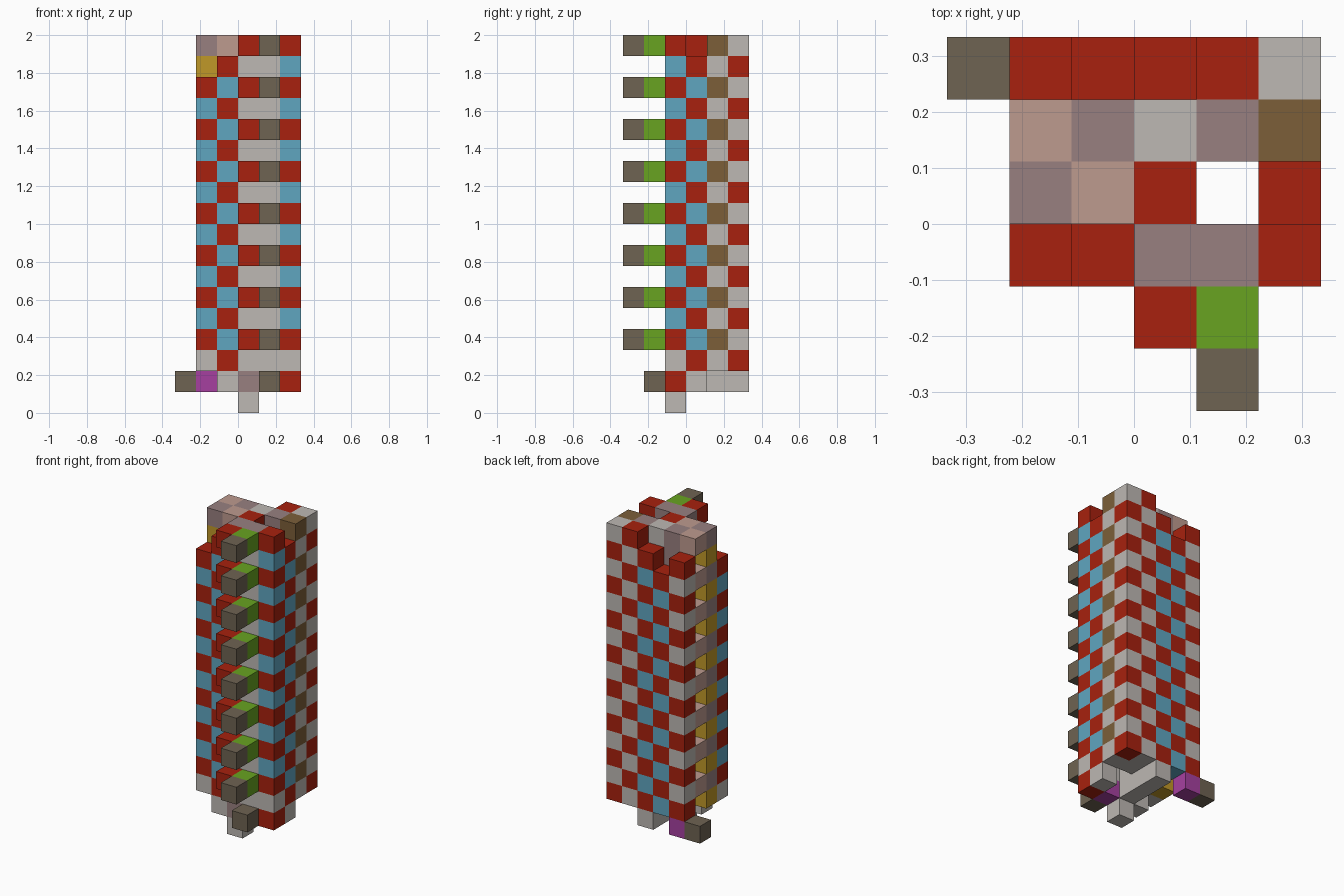
import bpy
import bmesh
from mathutils import Vector

cube = bpy.data.objects.get("Cube")
if cube:
    bpy.data.objects.remove(cube, do_unlink=True)

U = 1 / 9          # edge of one block
COLORS = {         # display values, converted to linear below
    "red": (168, 33, 14), "light_gray": (189, 184, 179), "dark_taupe": (110, 99, 82),
    "blue": (96, 166, 192), "green": (104, 164, 33), "mauve": (152, 128, 128),
    "pink": (190, 155, 143), "brown": (124, 95, 57), "gold": (192, 152, 40),
    "magenta": (166, 64, 160),
}


def linear(c):
    c /= 255
    return c / 12.92 if c < 0.04045 else ((c + 0.055) / 1.055) ** 2.4


materials = {}
for name, rgb in COLORS.items():
    mat = bpy.data.materials.new(name)
    mat.use_nodes = True
    color = [linear(c) for c in rgb] + [1]
    mat.diffuse_color = color
    mat.node_tree.nodes["Principled BSDF"].inputs["Base Color"].default_value = color
    materials[name] = mat

# block cell -> (part name, colour name)
blocks = {}


def column(part, x, y, odd, even, top=17, bottom=2):
    """Stack blocks, alternating colours by level; None leaves a gap."""
    for z in range(bottom, top + 1):
        color = odd if z % 2 else even
        if color:
            blocks[x, y, z] = (part, color)


# Back wall
column("back_wall", 2, 2, "light_gray", "red")
column("back_wall", 1, 2, "red", "light_gray")
column("back_wall", 0, 2, "blue", "red", 16)
column("back_wall", -1, 2, "red", "blue", 15)
column("back_wall", -2, 2, "light_gray", "red", 16)

# Left wall
column("left_wall", 2, 1, "brown", "light_gray")
column("left_wall", 2, 0, "blue", "red", 16)
column("left_wall", 2, -1, "red", "blue")

# Front wall
column("front_wall", 1, -1, "mauve", "light_gray")
column("front_wall", 0, -1, "mauve", "light_gray")
column("front_wall", -1, -1, "blue", "red", 16)
column("front_wall", -2, -1, "red", "blue", 15)
for x in (-2, 2):
    blocks[x, -1, 2] = ("front_wall", "light_gray")

# Right wall
column("right_wall", -2, 1, "pink", None)
column("right_wall", -2, 0, "mauve", "gold")

# Core around the open shaft
column("core", -1, 1, "mauve", "mauve")
column("core", -1, 0, "pink", "pink")
column("core", 0, 1, "light_gray", "light_gray")
column("core", 0, 0, "red", "light_gray")
column("core", 1, 1, "mauve", "light_gray")

# Projecting brackets on the front
column("front_brackets", 0, -2, "red", None)
column("front_brackets", 1, -2, "green", None)
column("front_brackets", 1, -3, "dark_taupe", None)

# Base blocks under the tower
for y in range(3):
    blocks[0, y, 1] = ("base", "light_gray")
for cell, color in {
    (0, -1, 1): "mauve", (0, -1, 0): "light_gray", (-1, -1, 1): "light_gray",
    (1, -1, 1): "magenta", (1, -2, 1): "dark_taupe", (2, -1, 1): "red",
    (2, 0, 1): "light_gray", (-2, 2, 1): "magenta", (-3, 2, 1): "dark_taupe",
}.items():
    blocks[cell] = ("base", color)


def build_part(part):
    """Join a part's blocks into one mesh, keeping only exposed faces."""
    bm = bmesh.new()
    slots = []
    for cell, (owner, color) in blocks.items():
        if owner != part:
            continue
        if color not in slots:
            slots.append(color)
        centre = (Vector(cell) + Vector((0.5, 0.5, 0.5))) * U
        for axis in range(3):
            for sign in (-1, 1):
                n = Vector((0, 0, 0))
                n[axis] = sign
                if tuple(int(c + v) for c, v in zip(cell, n)) in blocks:
                    continue
                a = Vector((0, 0, 0))
                a[(axis + 1) % 3] = 1
                b = n.cross(a)
                corners = (a + b, b - a, -a - b, a - b)
                face = bm.faces.new([bm.verts.new(centre + (n + c) * U / 2) for c in corners])
                face.material_index = slots.index(color)
    bmesh.ops.remove_doubles(bm, verts=bm.verts[:], dist=0.0001)
    mesh = bpy.data.meshes.new(part)
    bm.to_mesh(mesh)
    bm.free()
    for color in slots:
        mesh.materials.append(materials[color])
    bpy.context.collection.objects.link(bpy.data.objects.new(part, mesh))


for part in sorted({owner for owner, _ in blocks.values()}):
    build_part(part)
